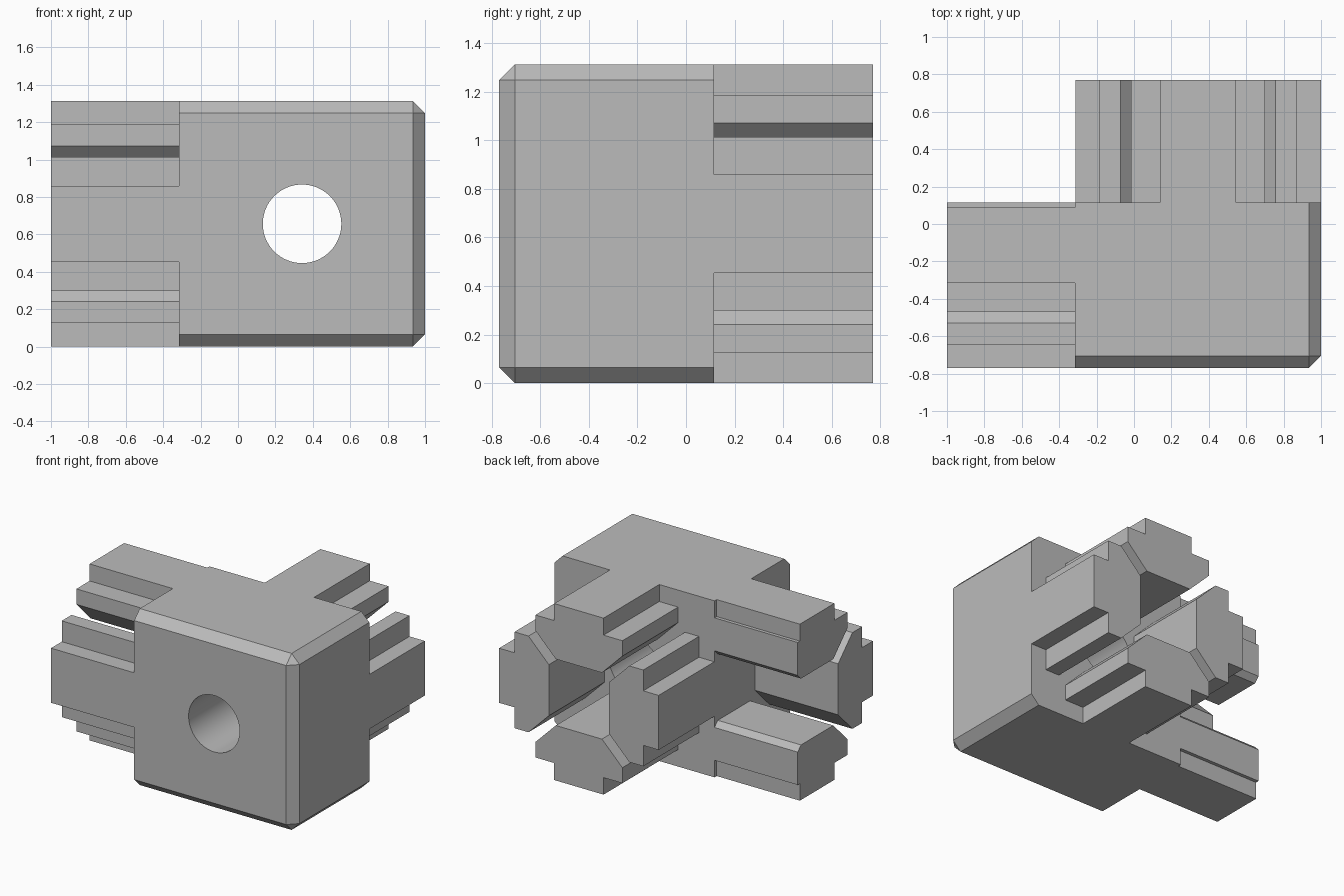
import bpy, bmesh, math
from mathutils import Vector, Matrix

cube = bpy.data.objects.get("Cube")
if cube:
    bpy.data.objects.remove(cube, do_unlink=True)

grey = bpy.data.materials.new("plain grey")
grey.use_nodes = True
grey.diffuse_color = (0.5, 0.5, 0.5, 1)
grey.node_tree.nodes["Principled BSDF"].inputs["Base Color"].default_value = (0.5, 0.5, 0.5, 1)

HALF = 0.6565                                # half width of the square section
X0, X1 = -0.315, 1.0                         # block extents
Y0, Y1 = -0.77, 0.115
TOP = 2 * HALF
CHAMFER = 0.065


def add_object(name, bm):
    bmesh.ops.recalc_face_normals(bm, faces=bm.faces)
    mesh = bpy.data.meshes.new(name)
    bm.to_mesh(mesh)
    bm.free()
    mesh.materials.append(grey)
    obj = bpy.data.objects.new(name, mesh)
    bpy.context.collection.objects.link(obj)
    return obj


# Corner block with chamfered outer edges
bm = bmesh.new()
size = Matrix.Diagonal((X1 - X0, Y1 - Y0, TOP, 1))
centre = Matrix.Translation(((X0 + X1) / 2, (Y0 + Y1) / 2, HALF))
bmesh.ops.create_cube(bm, size=1, matrix=centre @ size)


def is_outer(edge):
    a, b = (v.co for v in edge.verts)
    on_right = min(a.x, b.x) > X1 - 0.01
    on_front = max(a.y, b.y) < Y0 + 0.01
    level = abs(a.z - b.z) < 0.01
    return (on_right and on_front) or (level and (on_right or on_front))


bmesh.ops.bevel(bm, geom=[e for e in bm.edges if is_outer(e)], offset=CHAMFER,
                segments=1, affect='EDGES')
block = add_object("corner_block", bm)

# Round hole from front to back
bm = bmesh.new()
place = Matrix.Translation(((X0 + X1) / 2, 0, HALF)) @ Matrix.Rotation(math.pi / 2, 4, 'X')
bmesh.ops.create_cone(bm, cap_ends=True, segments=64, radius1=0.21, radius2=0.21,
                      depth=4, matrix=place)
cutter = add_object("hole_cutter", bm)
cutter.hide_render = True
mod = block.modifiers.new("hole", 'BOOLEAN')
mod.operation = 'DIFFERENCE'
mod.solver = 'EXACT'
mod.object = cutter
bpy.context.view_layer.objects.active = block
block.select_set(True)
bpy.ops.object.modifier_apply(modifier=mod.name)
bpy.data.objects.remove(cutter, do_unlink=True)
bpy.ops.object.shade_smooth_by_angle(angle=math.radians(20))

# Half profile of one stepped rail: (sideways, outward from the centre)
HALF_RAIL = [(0.203, HALF), (0.203, 0.53), (0.358, 0.53), (0.358, 0.415), (0.19, 0.247)]
RAIL = HALF_RAIL + [(-u, v) for u, v in reversed(HALF_RAIL)]


def rail(name, turn, origin, side, along, clip_y=None):
    """Extrude the stepped profile, turned about the arm axis."""
    c, s = round(math.cos(turn)), round(math.sin(turn))
    up = Vector((0, 0, 1))
    bm = bmesh.new()
    verts = [bm.verts.new(origin + side * (u * c + v * s) + up * (v * c - u * s))
             for u, v in RAIL]
    face = bm.faces.new(verts)
    out = bmesh.ops.extrude_face_region(bm, geom=[face])
    bmesh.ops.translate(bm, vec=along,
                        verts=[g for g in out["geom"] if isinstance(g, bmesh.types.BMVert)])
    if clip_y is not None:
        # Trim flush with the back of the block
        bmesh.ops.bisect_plane(bm, geom=bm.verts[:] + bm.edges[:] + bm.faces[:], dist=1e-5,
                               plane_co=(0, clip_y, 0), plane_no=(0, 1, 0), clear_outer=True)
        bmesh.ops.holes_fill(bm, edges=[e for e in bm.edges if e.is_boundary])
    add_object(name, bm)


# Back arm: four rails; side arm: three rails, trimmed at the back
back_origin = Vector(((X0 + X1) / 2, Y1, HALF))
side_origin = Vector((X0, Y0 + HALF, HALF))
for i, spot in enumerate(["top", "left", "bottom", "right"]):
    rail("back_rail_" + spot, i * math.pi / 2, back_origin,
         Vector((1, 0, 0)), Vector((0, 0.77 - Y1, 0)))
for i, spot in [(0, "top"), (2, "bottom"), (3, "front")]:
    rail("side_rail_" + spot, i * math.pi / 2, side_origin,
         Vector((0, 1, 0)), Vector((-1 - X0, 0, 0)), Y1)
